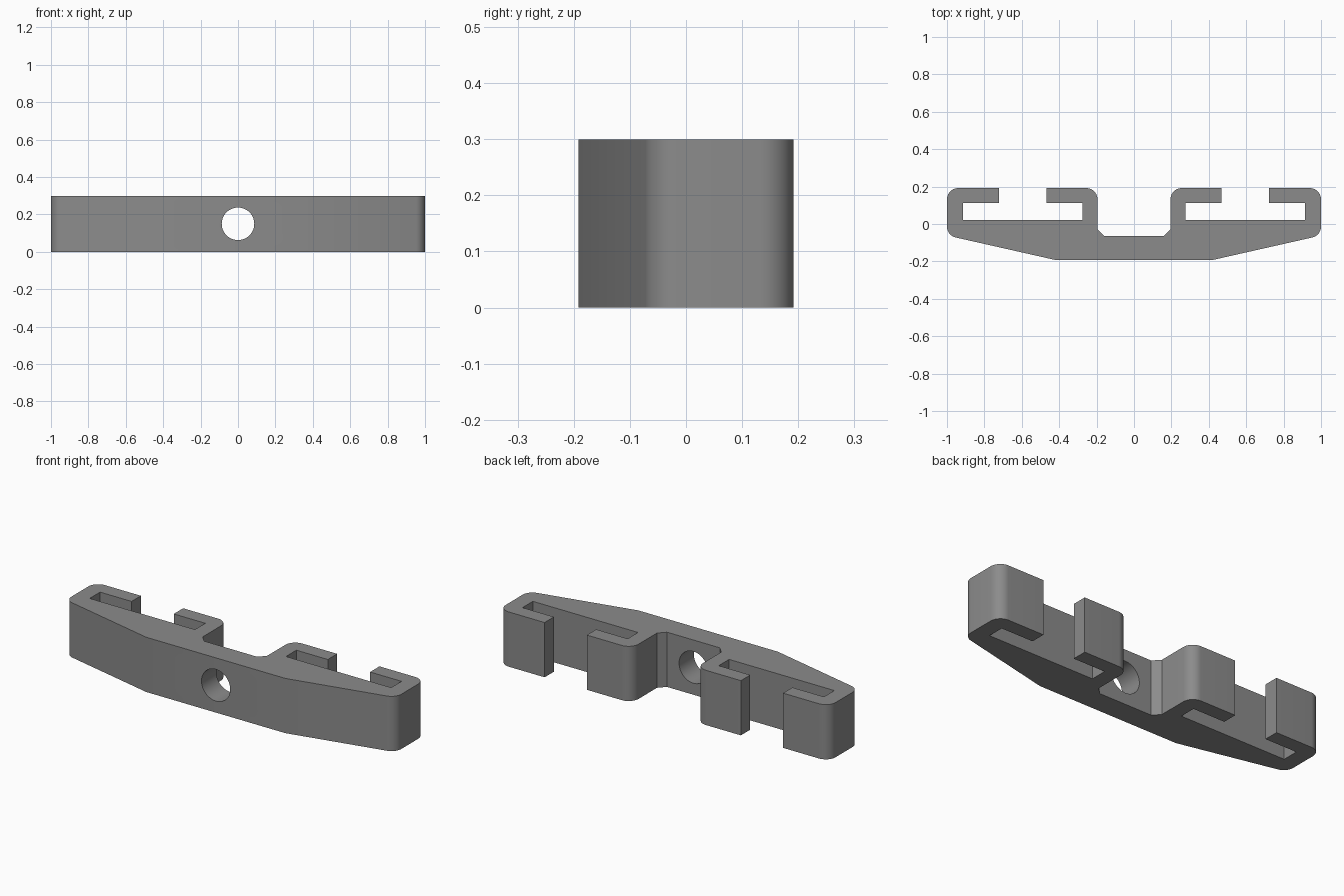
import bpy, bmesh, math

if "Cube" in bpy.data.objects:
    bpy.data.objects.remove(bpy.data.objects["Cube"])

HEIGHT = 0.30
R = 0.06          # outer corner radius


def arc(cx, cy, a0, a1, n=10):
    return [(cx + R * math.cos(math.radians(a0 + (a1 - a0) * i / n)),
             cy + R * math.sin(math.radians(a0 + (a1 - a0) * i / n)))
            for i in range(n + 1)]


# Right half of the plan profile, from front centre round to back centre
half = [(0.422, -0.192)]
half += arc(0.94, -0.0135, -77.3, 0)                 # outer front corner
half += arc(0.94, 0.132, 0, 90)                      # outer back corner
half += [(0.723, 0.192), (0.723, 0.111), (0.914, 0.111), (0.914, 0.021),
         (0.276, 0.021), (0.276, 0.111), (0.467, 0.111), (0.467, 0.192)]
half += arc(0.255, 0.132, 90, 180)                   # inner back corner
half += [(0.195, -0.027), (0.160, -0.064)]           # chamfer into the notch
profile = half + [(-x, y) for x, y in reversed(half)]

# Bracket body: extruded profile
grey = bpy.data.materials.new("grey")
grey.diffuse_color = (0.26, 0.26, 0.26, 1)
grey.use_nodes = True
grey.node_tree.nodes["Principled BSDF"].inputs["Base Color"].default_value = grey.diffuse_color
bm = bmesh.new()
base = bm.faces.new([bm.verts.new((x, y, 0)) for x, y in profile])
ext = bmesh.ops.extrude_face_region(bm, geom=[base])
bmesh.ops.translate(bm, vec=(0, 0, HEIGHT),
                    verts=[v for v in ext["geom"] if isinstance(v, bmesh.types.BMVert)])
bmesh.ops.recalc_face_normals(bm, faces=bm.faces)
mesh = bpy.data.meshes.new("slotted_bracket")
bm.to_mesh(mesh)
bm.free()
mesh.materials.append(grey)
body = bpy.data.objects.new("slotted_bracket", mesh)
bpy.context.collection.objects.link(body)

# Screw hole through the middle
bpy.ops.mesh.primitive_cylinder_add(vertices=48, radius=0.087, depth=0.6,
                                    location=(0, -0.1, HEIGHT / 2),
                                    rotation=(math.pi / 2, 0, 0))
cutter = bpy.context.object
cutter.name = "screw_hole_cutter"
cutter.data.materials.append(grey)
cutter.hide_render = True

bpy.ops.object.select_all(action='DESELECT')
body.select_set(True)
bpy.context.view_layer.objects.active = body
cut = body.modifiers.new("screw_hole", 'BOOLEAN')
cut.operation = 'DIFFERENCE'
cut.solver = 'EXACT'
cut.object = cutter
bpy.ops.object.modifier_apply(modifier=cut.name)
bpy.data.objects.remove(cutter)

# Smooth the rounded corners and hole, keep the rest crisp
bpy.ops.object.shade_smooth_by_angle(angle=math.radians(20))
